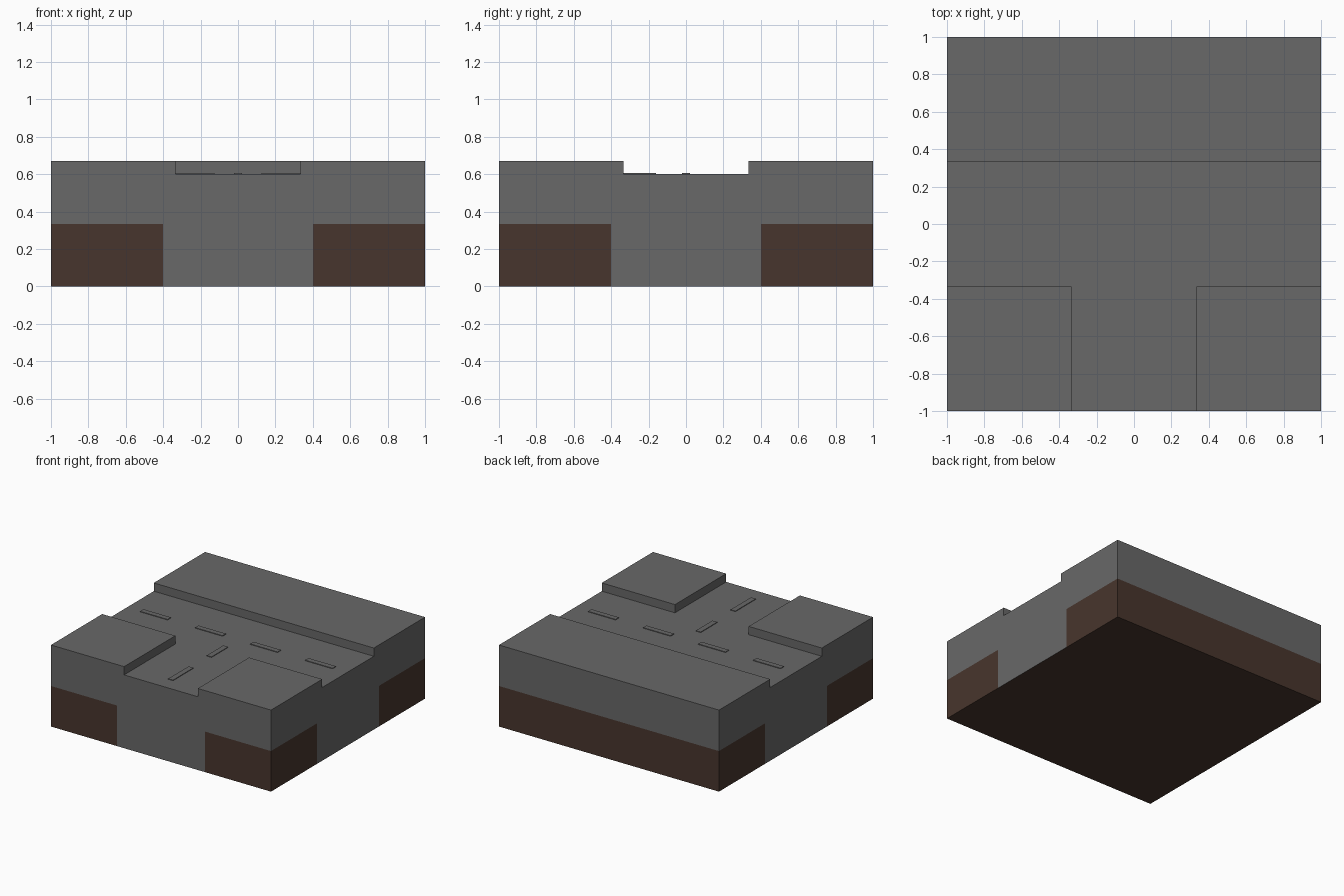
import bpy, bmesh

if "Cube" in bpy.data.objects:
    bpy.data.objects.remove(bpy.data.objects["Cube"])

def material(name, rgb):
    m = bpy.data.materials.new(name)
    m.diffuse_color = (*rgb, 1)
    m.use_nodes = True
    m.node_tree.nodes["Principled BSDF"].inputs["Base Color"].default_value = m.diffuse_color
    return m

ASPHALT = material("asphalt_grey", (0.138, 0.138, 0.138))
EARTH = material("earth_brown", (0.064, 0.036, 0.026))

# Tile cell boundaries: road half-width 0.335, buried road bed half-width 0.4
XS = [-1, -0.4, -0.335, 0.335, 0.4, 1]
ZS = [0, 0.333, 0.602, 0.67]

def in_t(x, y, half):
    """True inside the T shaped junction."""
    return abs(y) < half or (abs(x) < half and y < 0)

def centre(i, j, k):
    return [(v[n] + v[n + 1]) / 2 for v, n in ((XS, i), (XS, j), (ZS, k))]

def solid(i, j, k):
    if not (0 <= i < 5 and 0 <= j < 5 and 0 <= k < 3):
        return False
    x, y, z = centre(i, j, k)
    return z < 0.602 or not in_t(x, y, 0.335)

def part_of(i, j, k, axis, step):
    """Which part an exposed face belongs to."""
    x, y, z = centre(i, j, k)
    if axis == 2 and step < 0:
        return "earth"
    if z < 0.333:
        return "road_bed" if in_t(x, y, 0.4) else "earth"
    return "pavements" if z > 0.602 else "road_bed"

# Outer skin of the tile, sorted into its parts
parts = {n: bmesh.new() for n in ("earth", "road_bed", "pavements")}
for i in range(5):
    for j in range(5):
        for k in range(3):
            if not solid(i, j, k):
                continue
            for axis in range(3):
                for step in (-1, 1):
                    nb = [i, j, k]
                    nb[axis] += step
                    if solid(*nb):
                        continue
                    u, v = (axis + 1) % 3, (axis + 2) % 3
                    order = [(0, 0), (1, 0), (1, 1), (0, 1)][::step]
                    bm = parts[part_of(i, j, k, axis, step)]
                    verts = []
                    for a, b in order:
                        c = [i, j, k]
                        c[axis] += step > 0
                        c[u] += a
                        c[v] += b
                        verts.append(bm.verts.new((XS[c[0]], XS[c[1]], ZS[c[2]])))
                    bm.faces.new(verts)

def finish(name, bm, mat):
    me = bpy.data.meshes.new(name)
    bm.to_mesh(me)
    bm.free()
    me.materials.append(mat)
    ob = bpy.data.objects.new(name, me)
    bpy.context.collection.objects.link(ob)

for name, bm in parts.items():
    bmesh.ops.remove_doubles(bm, verts=bm.verts, dist=1e-4)
    bmesh.ops.dissolve_limit(bm, angle_limit=0.01, verts=bm.verts, edges=bm.edges)
    finish(name, bm, EARTH if name == "earth" else ASPHALT)

# Thin lane dashes along both arms of the junction
def dash(name, x0, x1, y0, y1, z0=0.602, z1=0.607):
    bm = bmesh.new()
    bmesh.ops.create_cube(bm, size=1)
    for v in bm.verts:
        v.co = (x1 if v.co.x > 0 else x0, y1 if v.co.y > 0 else y0,
                z1 if v.co.z > 0 else z0)
    finish(name, bm, ASPHALT)

for n, x in enumerate((-0.75, -0.25, 0.25, 0.75)):
    dash(f"main_lane_dash_{n + 1}", x - 0.125, x + 0.125, -0.022, 0.022)
for n, (y0, y1) in enumerate(((-0.875, -0.61), (-0.375, -0.16))):
    dash(f"side_lane_dash_{n + 1}", -0.022, 0.022, y0, y1)
